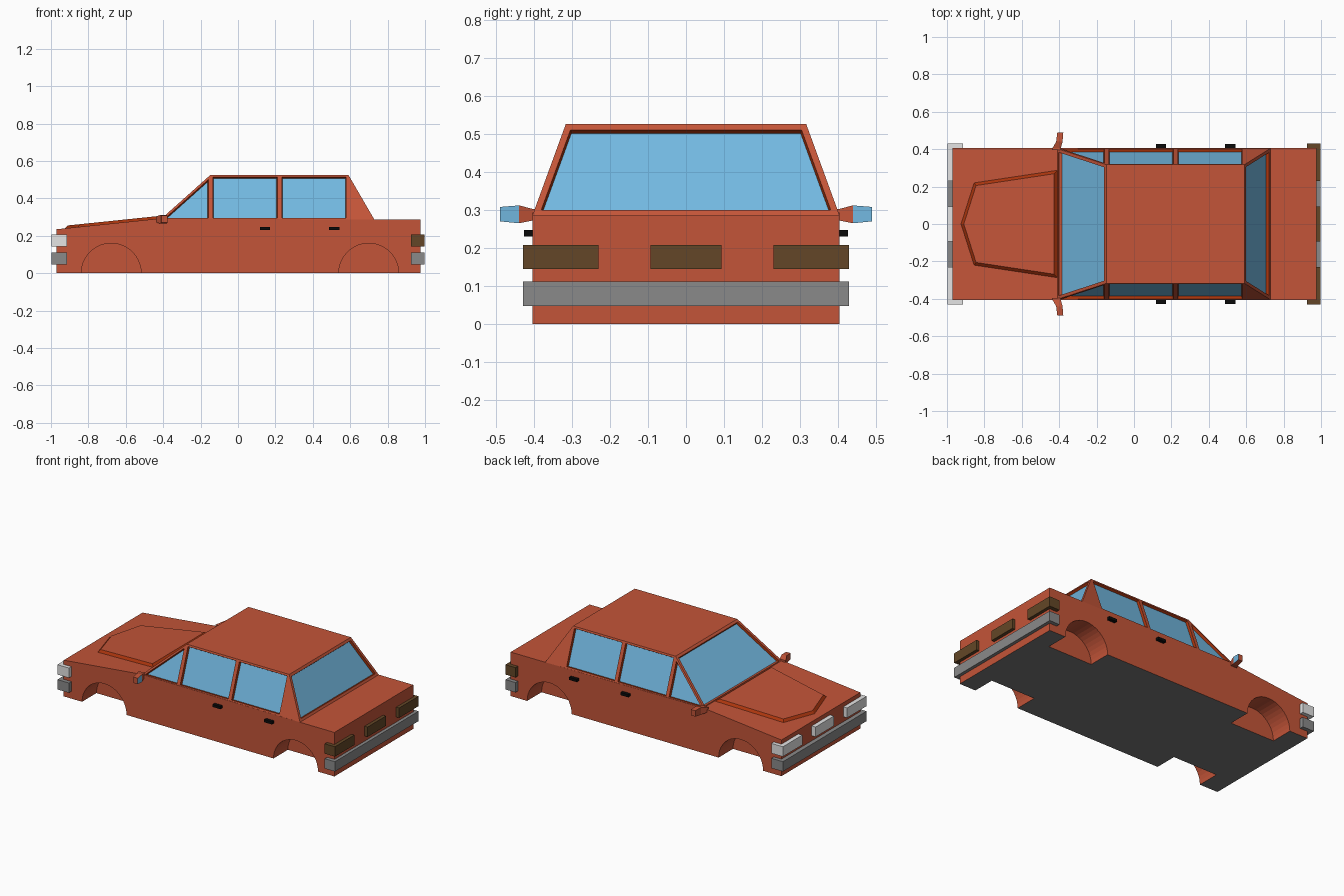
import bpy, bmesh, math
from mathutils import Matrix

if "Cube" in bpy.data.objects:
    bpy.data.objects.remove(bpy.data.objects["Cube"])


def mat(name, r, g, b):
    m = bpy.data.materials.new(name)
    m.diffuse_color = (r, g, b, 1)
    m.use_nodes = True
    m.node_tree.nodes["Principled BSDF"].inputs["Base Color"].default_value = m.diffuse_color
    return m


RED = mat("body red", 0.55, 0.09, 0.04)
DARK = mat("dark red trim", 0.40, 0.035, 0.004)
GLASS = mat("window blue", 0.17, 0.48, 0.75)
GREY = mat("bumper grey", 0.255, 0.255, 0.255)
UNDER = mat("underside grey", 0.19, 0.19, 0.19)
LAMP = mat("headlight white", 0.78, 0.78, 0.78)
TAIL = mat("tail light brown", 0.125, 0.062, 0.02)
BLACK = mat("handle black", 0.003, 0.003, 0.003)


def finish(name, bm, *mats):
    me = bpy.data.meshes.new(name)
    bm.to_mesh(me)
    bm.free()
    for m in mats:
        me.materials.append(m)
    ob = bpy.data.objects.new(name, me)
    bpy.context.collection.objects.link(ob)
    return ob


def box(name, m, x0, x1, y0, y1, z0, z1):
    bm = bmesh.new()
    bmesh.ops.create_cube(bm, size=1)
    for v in bm.verts:
        v.co = ((x0 + x1) / 2 + v.co.x * (x1 - x0),
                (y0 + y1) / 2 + v.co.y * (y1 - y0),
                (z0 + z1) / 2 + v.co.z * (z1 - z0))
    return finish(name, bm, m)


W = 0.405          # half width of the body

# lower body: side profile extruded across, grey underside
bm = bmesh.new()
prof = [(-0.97, 0), (0.977, 0), (0.977, 0.286), (0.73, 0.286), (-0.41, 0.293), (-0.97, 0.235)]
f = bm.faces.new([bm.verts.new((x, -W, z)) for x, z in prof])
ext = bmesh.ops.extrude_face_region(bm, geom=[f])["geom"]
for v in ext:
    if isinstance(v, bmesh.types.BMVert):
        v.co.y = W
bmesh.ops.recalc_face_normals(bm, faces=bm.faces)
bm.normal_update()
for f in bm.faces:
    if f.normal.z < -0.9:
        f.material_index = 1
body = finish("body", bm, RED, UNDER)

# wheel arches cut out of the body
bm = bmesh.new()
for x in (-0.678, 0.699):
    for s in (-1, 1):
        bmesh.ops.create_cone(bm, cap_ends=True, segments=40, radius1=0.16, radius2=0.16, depth=0.2,
                              matrix=Matrix.Translation((x, s * 0.357, 0)) @ Matrix.Rotation(math.pi / 2, 4, 'X'))
cutter = finish("arch_cutter", bm, RED, UNDER)
cutter.hide_render = True
mod = body.modifiers.new("arches", 'BOOLEAN')
mod.operation = 'DIFFERENCE'
mod.solver = 'EXACT'
mod.object = cutter
bpy.context.view_layer.objects.active = body
bpy.ops.object.modifier_apply(modifier="arches")
bpy.data.objects.remove(cutter)

# cabin: columns of side panes, windscreen and rear screen, all inset
bm = bmesh.new()
base_x = [-0.417, -0.147, 0.222, 0.59, 0.73]
top_x = [-0.147, 0.222, 0.59]
B, T = {}, {}
for s in (-1, 1):
    B[s] = [bm.verts.new((x, s * W, 0.285)) for x in base_x]
    T[s] = [bm.verts.new((x, s * 0.317, 0.526)) for x in top_x]
sides = []
for s in (-1, 1):
    b, t = B[s], T[s]
    sides += [bm.faces.new((b[0], b[1], t[0])),
              bm.faces.new((b[1], b[2], t[1], t[0])),
              bm.faces.new((b[2], b[3], t[2], t[1]))]
    bm.faces.new((b[3], b[4], t[2]))
screens = [bm.faces.new((B[-1][0], T[-1][0], T[1][0], B[1][0])),
           bm.faces.new((B[-1][4], B[1][4], T[1][2], T[-1][2]))]
bm.faces.new(T[-1] + T[1][::-1])
floor = bm.faces.new(B[-1] + B[1][::-1])
bmesh.ops.recalc_face_normals(bm, faces=bm.faces)
bm.faces.remove(floor)
bm.normal_update()
for panes, width in ((sides, 0.012), (screens, 0.017)):
    bmesh.ops.inset_individual(bm, faces=panes, thickness=width, use_even_offset=True)
    rims = bmesh.ops.inset_individual(bm, faces=panes, thickness=0.003, depth=-0.015, use_even_offset=True)
    for f in rims["faces"]:
        f.material_index = 1
    for f in panes:
        f.material_index = 2
finish("cabin", bm, RED, DARK, GLASS)

# raised hood panel with dark bevelled edge
bm = bmesh.new()
pts = [(-0.925, 0), (-0.855, -0.22), (-0.41, -0.287), (-0.41, 0.287), (-0.855, 0.22)]
f = bm.faces.new([bm.verts.new((x, y, 0.235 + (x + 0.97) * 0.1036)) for x, y in pts])
bm.normal_update()
ring = bmesh.ops.inset_individual(bm, faces=[f], thickness=0.016, depth=0.014, use_even_offset=True)
for g in ring["faces"]:
    g.material_index = 1
finish("hood_panel", bm, RED, DARK)

# bumpers and light clusters at both ends
for end, x0, x1, m in (("front", -0.998, -0.915, LAMP), ("rear", 0.925, 0.998, TAIL)):
    box(end + "_bumper", GREY, x0, x1, -0.43, 0.43, 0.047, 0.111)
    for side, y0, y1 in (("right", -0.43, -0.23), ("middle", -0.094, 0.094), ("left", 0.23, 0.43)):
        box(f"{end}_light_{side}", m, x0, x1, y0, y1, 0.144, 0.208)

# door handles and wing mirrors on both sides
sections = [(0.395, -0.438, -0.393, 0.272, 0.303),
            (0.405, -0.436, -0.392, 0.272, 0.303),
            (0.440, -0.416, -0.382, 0.265, 0.312),
            (0.490, -0.410, -0.378, 0.270, 0.308)]
for side, s in (("right", -1), ("left", 1)):
    for i, x in enumerate((0.117, 0.487)):
        y = sorted((s * 0.40, s * 0.427))
        box(f"door_handle_{side}_{i + 1}", BLACK, x, x + 0.055, y[0], y[1], 0.23, 0.247)
    bm = bmesh.new()
    loops = [[bm.verts.new((x, s * y, z)) for x, z in ((a, c), (b, c), (b, d), (a, d))]
             for y, a, b, c, d in sections]
    for p, q in zip(loops, loops[1:]):
        for k in range(4):
            f = bm.faces.new((p[k], p[k - 1], q[k - 1], q[k]))
            if k == 2 and q is loops[-1]:
                f.material_index = 1      # mirror glass faces the rear
    bm.faces.new(loops[0])
    bm.faces.new(loops[-1])
    bmesh.ops.recalc_face_normals(bm, faces=bm.faces)
    finish("wing_mirror_" + side, bm, RED, GLASS)
